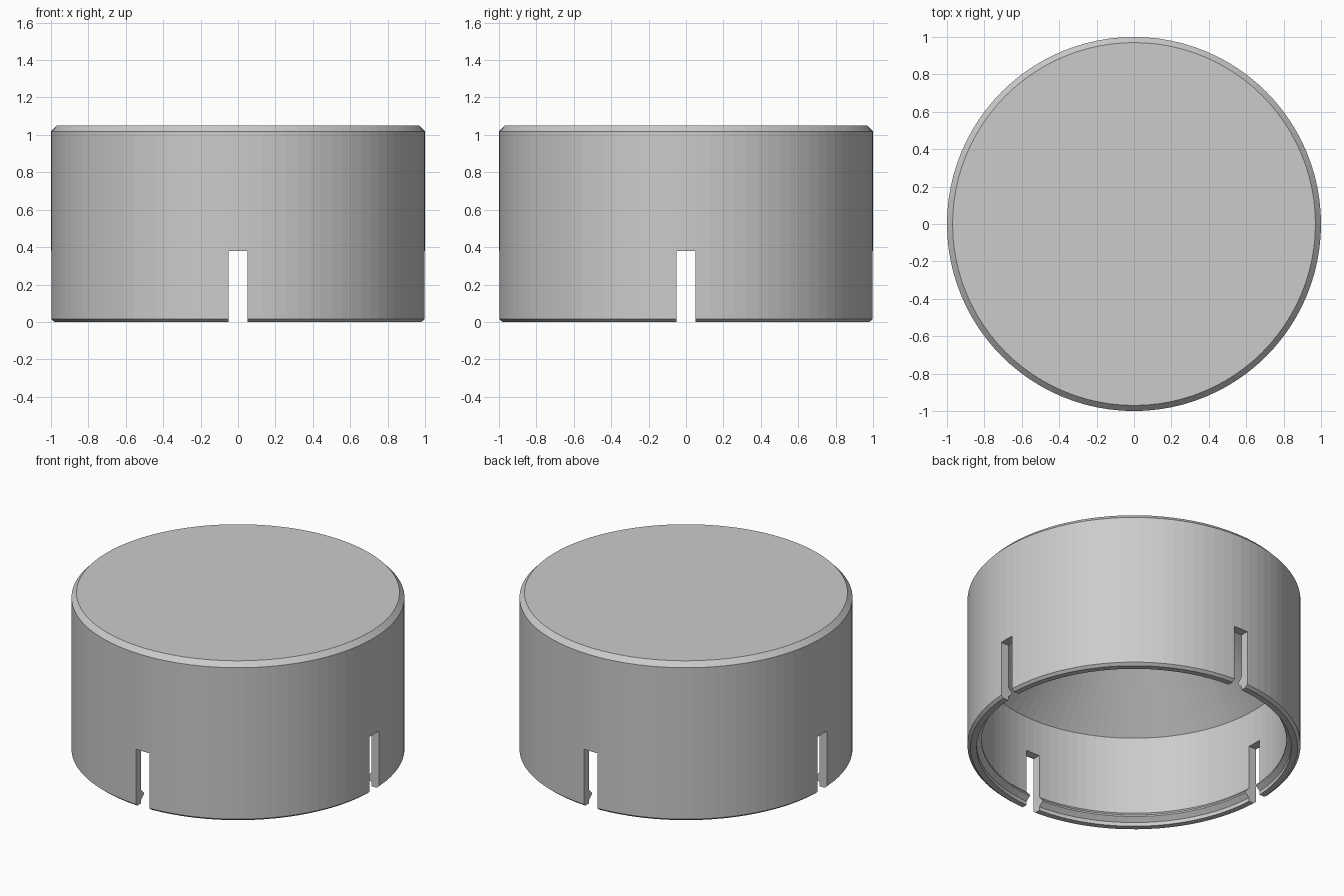
import bpy
import bmesh
import math

default_cube = bpy.data.objects.get("Cube")
if default_cube:
    bpy.data.objects.remove(default_cube, do_unlink=True)

SEGMENTS = 96
SLOT_WIDTH = 0.10
SLOT_HEIGHT = 0.38

grey = bpy.data.materials.new("light_grey")
grey.use_nodes = True
colour = (0.6, 0.6, 0.6, 1)
grey.diffuse_color = colour
grey.node_tree.nodes["Principled BSDF"].inputs["Base Color"].default_value = colour


def lathe(name, profile):
    """Spin a closed (radius, height) profile whose ends lie on the z axis."""
    bm = bmesh.new()
    verts = [bm.verts.new((r, 0, z)) for r, z in profile]
    edges = [bm.edges.new(pair) for pair in zip(verts, verts[1:])]
    bmesh.ops.spin(bm, geom=verts + edges, cent=(0, 0, 0), axis=(0, 0, 1),
                   angle=math.tau, steps=SEGMENTS, use_duplicate=False)
    bmesh.ops.remove_doubles(bm, verts=bm.verts, dist=0.0005)
    bmesh.ops.recalc_face_normals(bm, faces=bm.faces)
    mesh = bpy.data.meshes.new(name)
    bm.to_mesh(mesh)
    bm.free()
    mesh.materials.append(grey)
    obj = bpy.data.objects.new(name, mesh)
    bpy.context.collection.objects.link(obj)
    return obj


def cut_slot(target, size):
    """Cut a pair of opposite slots up from the open rim."""
    bpy.ops.mesh.primitive_cube_add(size=1, location=(0, 0, SLOT_HEIGHT - size[2] / 2))
    cutter = bpy.context.object
    cutter.name = "slot_cutter"
    cutter.scale = size
    cutter.hide_render = True
    cutter.data.materials.append(grey)
    modifier = target.modifiers.new("slot", 'BOOLEAN')
    modifier.operation = 'DIFFERENCE'
    modifier.solver = 'EXACT'
    modifier.object = cutter
    bpy.ops.object.select_all(action='DESELECT')
    target.select_set(True)
    bpy.context.view_layer.objects.active = target
    bpy.ops.object.modifier_apply(modifier=modifier.name)
    bpy.data.objects.remove(cutter, do_unlink=True)


# Cap: chamfered outside, snap ridge inside the rim, conical ceiling
outside = [(0, 1.05), (0.97, 1.05), (1, 1.018), (1, 0.015), (0.982, 0)]
snap_ridge = [(0.945, 0), (0.945, 0.025), (0.915, 0.05), (0.915, 0.06), (0.945, 0.09)]
ceiling = [(0.945, 0.61), (0.57, 0.985), (0, 0.985)]
cap = lathe("cap", outside + snap_ridge + ceiling)

# Four slots, as two crossing cuts
for slot_size in ((SLOT_WIDTH, 3, 1), (3, SLOT_WIDTH, 1)):
    cut_slot(cap, slot_size)
